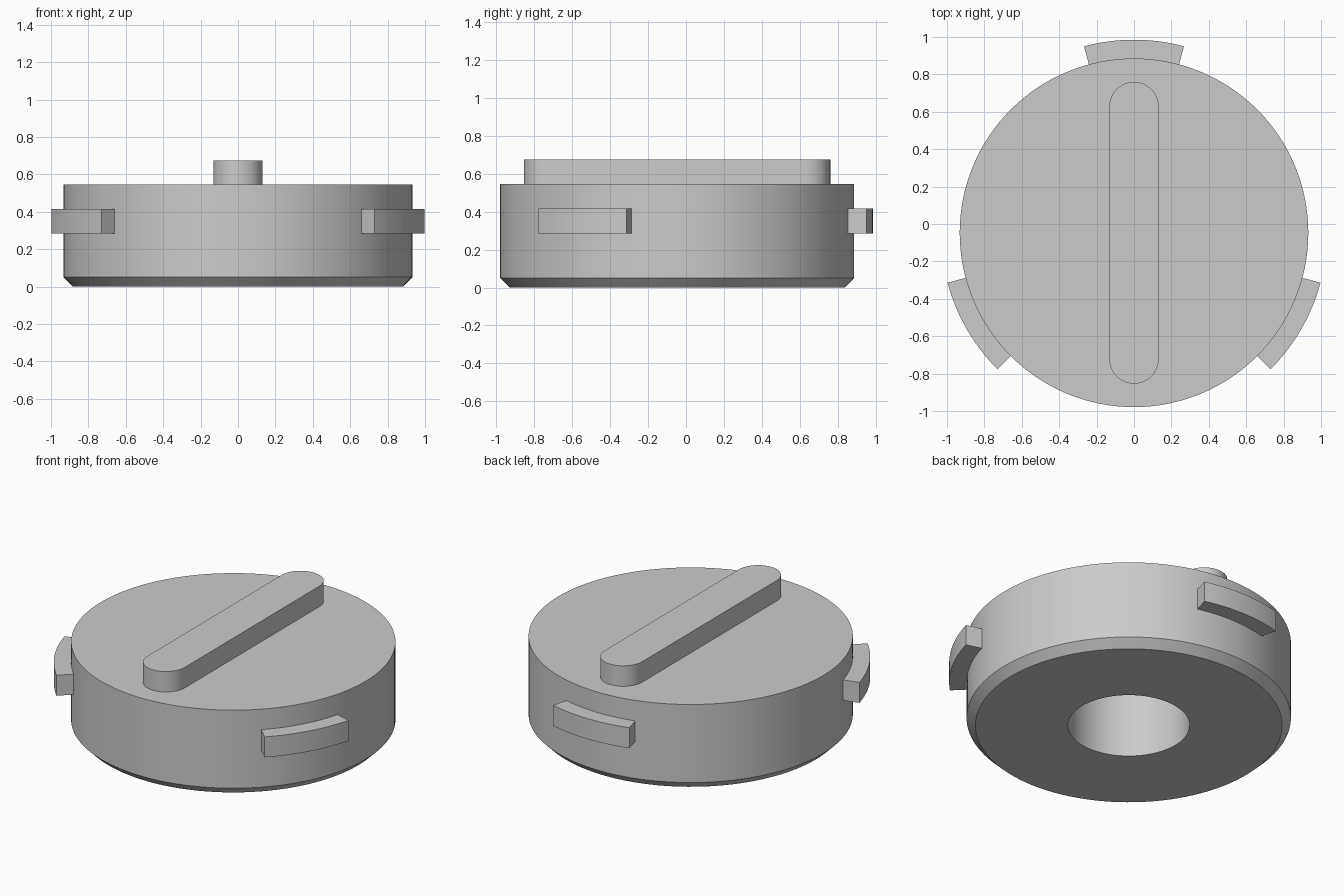
import bpy, bmesh
from math import sin, cos, pi, radians

if "Cube" in bpy.data.objects:
    bpy.data.objects.remove(bpy.data.objects["Cube"], do_unlink=True)

CENTRE_Y = -0.047
BODY_R = 0.932

grey = bpy.data.materials.new("light grey")
grey.use_nodes = True
grey.diffuse_color = (0.6, 0.6, 0.6, 1)
grey.node_tree.nodes["Principled BSDF"].inputs["Base Color"].default_value = (0.6, 0.6, 0.6, 1)


def finish(name, bm):
    """Turn a bmesh into a smooth-shaded object with sharp edges kept."""
    bmesh.ops.remove_doubles(bm, verts=bm.verts, dist=1e-5)
    bmesh.ops.recalc_face_normals(bm, faces=bm.faces)
    mesh = bpy.data.meshes.new(name)
    bm.to_mesh(mesh)
    bm.free()
    mesh.materials.append(grey)
    obj = bpy.data.objects.new(name, mesh)
    obj.location.y = CENTRE_Y
    bpy.context.collection.objects.link(obj)
    bpy.ops.object.select_all(action="DESELECT")
    obj.select_set(True)
    bpy.context.view_layer.objects.active = obj
    bpy.ops.object.shade_smooth_by_angle(angle=radians(30))
    return obj


def revolve(name, profile, steps=128):
    """Spin an (r, z) profile around the z axis."""
    bm = bmesh.new()
    verts = [bm.verts.new((r, 0, z)) for r, z in profile]
    edges = [bm.edges.new(pair) for pair in zip(verts, verts[1:])]
    bmesh.ops.spin(bm, geom=verts + edges, cent=(0, 0, 0), axis=(0, 0, 1),
                   angle=2 * pi, steps=steps, use_merge=True)
    return finish(name, bm)


def extrude(name, outline, z0, z1):
    """Raise a flat (x, y) outline from z0 to z1."""
    bm = bmesh.new()
    face = bm.faces.new([bm.verts.new((x, y, z0)) for x, y in outline])
    top = bmesh.ops.extrude_face_region(bm, geom=[face], use_keep_orig=True)["geom"]
    for v in top:
        if isinstance(v, bmesh.types.BMVert):
            v.co.z = z1
    return finish(name, bm)


def arc(radius, start, end, cy=0, steps=24):
    angles = [radians(start + (end - start) * i / steps) for i in range(steps + 1)]
    return [(radius * cos(a), cy + radius * sin(a)) for a in angles]


# Round body with a chamfered base and a blind bore underneath
revolve("body", [(0, 0.415), (0.35, 0.415), (0.35, 0), (BODY_R - 0.05, 0),
                 (BODY_R, 0.05), (BODY_R, 0.545), (0, 0.545)])

# Rounded grip bar across the top
GRIP_R, GRIP_REACH = 0.132, 0.675
extrude("grip_bar", arc(GRIP_R, 0, 180, GRIP_REACH) + arc(GRIP_R, 180, 360, -GRIP_REACH),
        0.545, 0.675)

# Three curved locking tabs spaced evenly around the wall
for name, mid in (("back_tab", 90), ("right_tab", 210), ("left_tab", 330)):
    extrude(name, arc(1.032, mid - 15, mid + 15) + arc(BODY_R - 0.01, mid + 15, mid - 15),
            0.285, 0.415)
